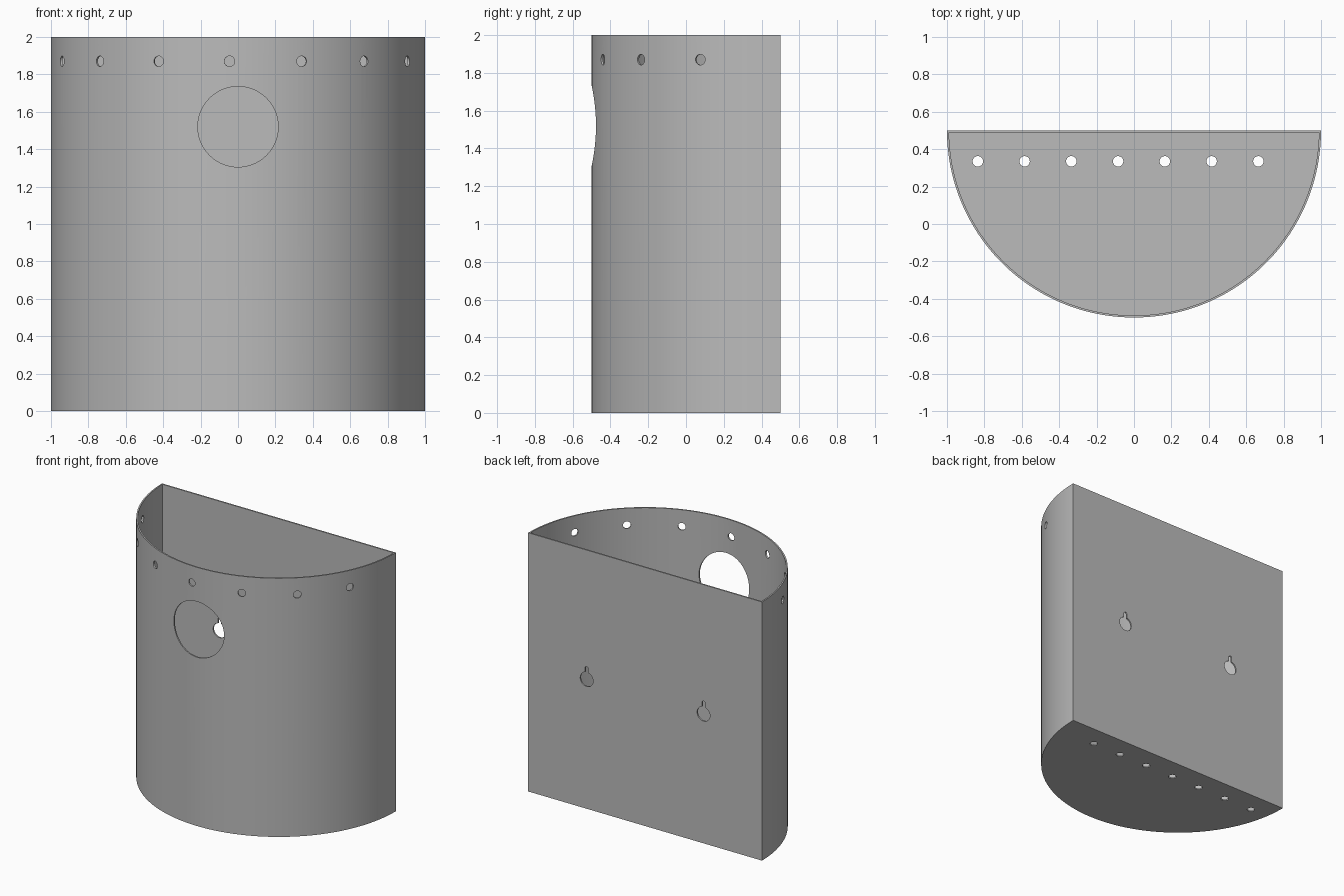
import bpy
import bmesh
from math import sin, cos, asin, pi, radians
from mathutils import Matrix

cube = bpy.data.objects.get("Cube")
if cube:
    bpy.data.objects.remove(cube, do_unlink=True)

WALL = 0.011
BACK = 0.5
HEIGHT = 2.0
HOLE = 0.028

grey = bpy.data.materials.new("plain grey")
grey.use_nodes = True
colour = (0.5, 0.5, 0.5, 1)
grey.diffuse_color = colour
grey.node_tree.nodes["Principled BSDF"].inputs["Base Color"].default_value = colour


def arc(radius, start, end, steps, y=0.0):
    angles = [start + (end - start) * i / steps for i in range(steps + 1)]
    return [(radius * cos(a), y + radius * sin(a)) for a in angles]


def circle(radius, steps=32):
    return arc(radius, 0, 2 * pi, steps)[:-1]


def half_disc(radius, inset):
    a = asin(inset / radius)
    return arc(radius, pi + a, 2 * pi - a, 96, BACK)


def keyhole(radius, slot, top):
    b = asin(slot / radius)
    return (arc(radius, pi / 2 + b, 5 * pi / 2 - b, 32)
            + arc(slot, 0, pi, 8, top - slot))


def prism(bm, outline, low, high, matrix=Matrix()):
    rings = [[bm.verts.new(matrix @ Matrix.Translation((x, y, z)).translation)
              for x, y in outline] for z in (low, high)]
    bottom, top = rings
    bm.faces.new(bottom[::-1])
    bm.faces.new(top)
    for i in range(len(outline)):
        bm.faces.new((bottom[i - 1], bottom[i], top[i], top[i - 1]))


def make_object(name, bm):
    bmesh.ops.recalc_face_normals(bm, faces=bm.faces)
    mesh = bpy.data.meshes.new(name)
    bm.to_mesh(mesh)
    bm.free()
    mesh.materials.append(grey)
    obj = bpy.data.objects.new(name, mesh)
    bpy.context.collection.objects.link(obj)
    return obj


def cut(target, cutter):
    cutter.hide_render = True
    mod = target.modifiers.new(cutter.name, "BOOLEAN")
    mod.operation = "DIFFERENCE"
    mod.solver = "EXACT"
    mod.object = cutter
    bpy.context.view_layer.objects.active = target
    bpy.ops.object.modifier_apply(modifier=mod.name)
    bpy.data.objects.remove(cutter, do_unlink=True)


# Half-round body
bm = bmesh.new()
prism(bm, half_disc(1.0, 0.0), 0, HEIGHT)
body = make_object("half_round_bin", bm)

# Open-topped pocket
bm = bmesh.new()
prism(bm, half_disc(1.0 - WALL, WALL), WALL, HEIGHT + 0.1)
cut(body, make_object("pocket_cutter", bm))

# All holes through the walls and floor
bm = bmesh.new()
upright = Matrix.Rotation(pi / 2, 4, "X")


def front_hole(radius, angle, z, steps):
    place = Matrix.Translation((0, BACK, z)) @ Matrix.Rotation(angle, 4, "Z")
    prism(bm, circle(radius, steps), 0.9, 1.1, place @ upright)


front_hole(0.215, 0, 1.52, 64)
for i in range(7):
    # Rim holes around the curve, drain holes along the back of the floor
    front_hole(HOLE, radians(-70.1 + 22.5 * i), 1.87, 24)
    prism(bm, circle(HOLE, 24), -0.1, 0.1,
          Matrix.Translation((-0.835 + 0.25 * i, 0.335, 0)))
for x in (-0.5, 0.5):
    # Hanging keyholes in the back panel
    prism(bm, keyhole(0.055, 0.013, 0.1), -0.1, 0.1,
          Matrix.Translation((x, BACK, 1.0)) @ upright)
cut(body, make_object("hole_cutter", bm))

# Smooth curve with crisp edges
bpy.ops.object.select_all(action="DESELECT")
body.select_set(True)
bpy.context.view_layer.objects.active = body
bpy.ops.object.shade_smooth_by_angle(angle=radians(30))
